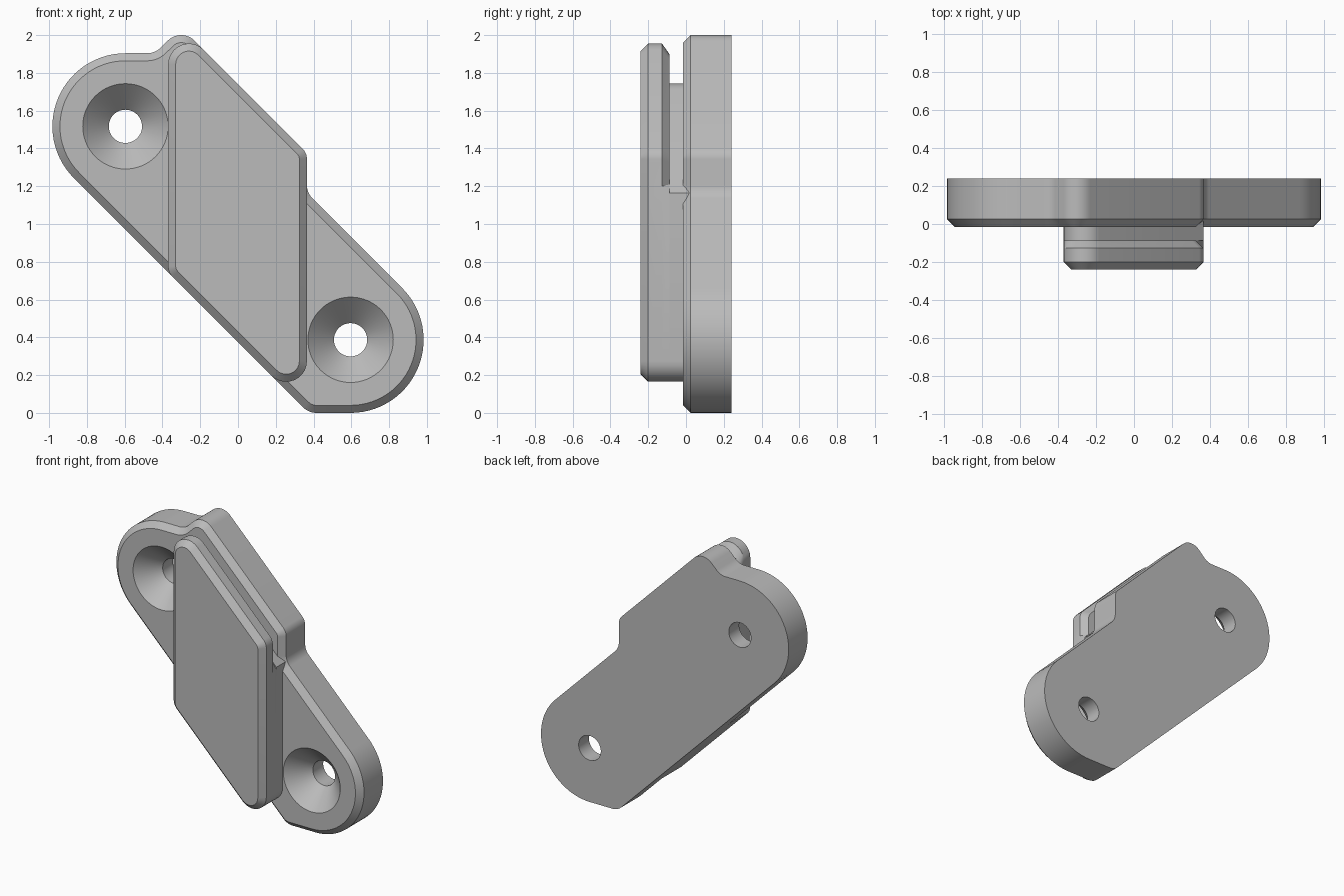
import bpy, bmesh, math
from mathutils import Vector, Matrix

if "Cube" in bpy.data.objects:
    bpy.data.objects.remove(bpy.data.objects["Cube"], do_unlink=True)

grey = bpy.data.materials.new("satin_grey")
grey.use_nodes = True
COLOR = (0.5, 0.5, 0.5, 1)
grey.diffuse_color = COLOR
grey.node_tree.nodes["Principled BSDF"].inputs["Base Color"].default_value = COLOR


def rounded(corners, inset=0.0):
    """Counter-clockwise (x, z, radius) corners -> inset outline with arcs."""
    out = []
    count = len(corners)
    pts = [Vector(c[:2]) for c in corners]
    for i, p in enumerate(pts):
        a = (p - pts[i - 1]).normalized()
        b = (pts[(i + 1) % count] - p).normalized()
        turn = math.atan2(a.x * b.y - a.y * b.x, a.dot(b))
        n1, n2 = Vector((-a.y, a.x)), Vector((-b.y, b.x))
        bisector = (n1 + n2).normalized() / math.cos(turn / 2)
        p = p + bisector * inset
        radius = corners[i][2]
        if radius == 0:
            out.append(p)
            continue
        sign = -1 if turn < 0 else 1
        radius = (radius - sign * inset) * sign
        center = p + bisector * radius
        steps = 4 + 2 * round(max(corners[i][2] * 30, 3))
        for k in range(steps + 1):
            out.append(center - Matrix.Rotation(turn * k / steps, 2) @ n1 * radius)
    return out


def finish(bm, name):
    bmesh.ops.remove_doubles(bm, verts=bm.verts, dist=1e-5)
    bmesh.ops.recalc_face_normals(bm, faces=bm.faces)
    mesh = bpy.data.meshes.new(name)
    bm.to_mesh(mesh)
    bm.free()
    mesh.materials.append(grey)
    obj = bpy.data.objects.new(name, mesh)
    bpy.context.collection.objects.link(obj)
    return obj


def loft(name, layers):
    """Skin a stack of (y, outline) layers and cap both ends."""
    bm = bmesh.new()
    rings = [[bm.verts.new((p.x, y, p.y)) for p in outline] for y, outline in layers]
    for r, s in zip(rings, rings[1:]):
        for i in range(len(r)):
            bm.faces.new((r[i - 1], r[i], s[i], s[i - 1]))
    bm.faces.new(rings[0])
    bm.faces.new(rings[-1])
    return finish(bm, name)


def activate(obj):
    bpy.ops.object.select_all(action="DESELECT")
    obj.select_set(True)
    bpy.context.view_layer.objects.active = obj


CHAMFER = 0.04
FRONT, BACK = -0.015, 0.24      # plate faces
LOW, HIGH, STEP = 0.374, 1.741, 1.53   # x + z along the diagonal edges
L, R = -0.37, 0.365             # sides of the raised pad
LOBE = 0.387

# Mounting plate with two round lobes and a raised shoulder
plate_outline = [
    (LOW, 0, 0.1), (STEP, 0, LOBE), (R, STEP - R, 0.1), (R, HIGH - R, 0.08),
    (-0.3, HIGH + 0.3, 0.1), (-0.44, 1.904, 0.1), (LOW - 1.904, 1.904, LOBE),
]
plate = loft("mounting_plate", [
    (FRONT, rounded(plate_outline, CHAMFER)),
    (FRONT + CHAMFER, rounded(plate_outline)),
    (BACK, rounded(plate_outline)),
])

# Countersunk screw holes
for x, z in ((-0.596, 1.517), (0.596, LOBE)):
    profile = [(0.246, FRONT - 0.02), (0.088, FRONT + 0.138), (0.088, BACK + 0.1)]
    circle = [Vector((math.cos(k * math.tau / 64), math.sin(k * math.tau / 64)))
              for k in range(64)]
    cutter = loft("screw_hole_cutter",
                  [(y, [Vector((x, z)) + c * r for c in circle]) for r, y in profile])
    cutter.hide_render = True
    cut = plate.modifiers.new("screw_hole", "BOOLEAN")
    cut.operation, cut.object, cut.solver = "DIFFERENCE", cutter, "EXACT"
    activate(plate)
    bpy.ops.object.modifier_apply(modifier=cut.name)
    bpy.data.objects.remove(cutter, do_unlink=True)


# Slanted pad, undercut along its upper edge and narrowing to a neck
def pad_outline(low_corner, side_x, side_z, total):
    return [
        (L, LOW - L, 0.08), (R, LOW - R, 0.11), (R, low_corner, 0),
        (side_x, side_z, 0), (side_x, total - side_x, 0.08), (L, total - L, 0.11),
    ]


body = pad_outline(1.12, R, 1.2, HIGH)
under = pad_outline(1.15, R - CHAMFER, 1.21, HIGH - CHAMFER * math.sqrt(2))
neck = pad_outline(STEP - R, R - CHAMFER, STEP - R + CHAMFER, STEP)
neck[4] = (R - 0.1, STEP - R + 0.1, 0.08)
pad = loft("slanted_pad", [
    (-0.24, rounded(body, CHAMFER)),
    (-0.2, rounded(body)),
    (-0.127, rounded(body)),
    (-0.087, rounded(under)),
    (-0.087, rounded(neck)),
    (FRONT + CHAMFER, rounded(neck)),
])

for obj in (plate, pad):
    activate(obj)
    bpy.ops.object.shade_smooth_by_angle(angle=math.radians(25))
